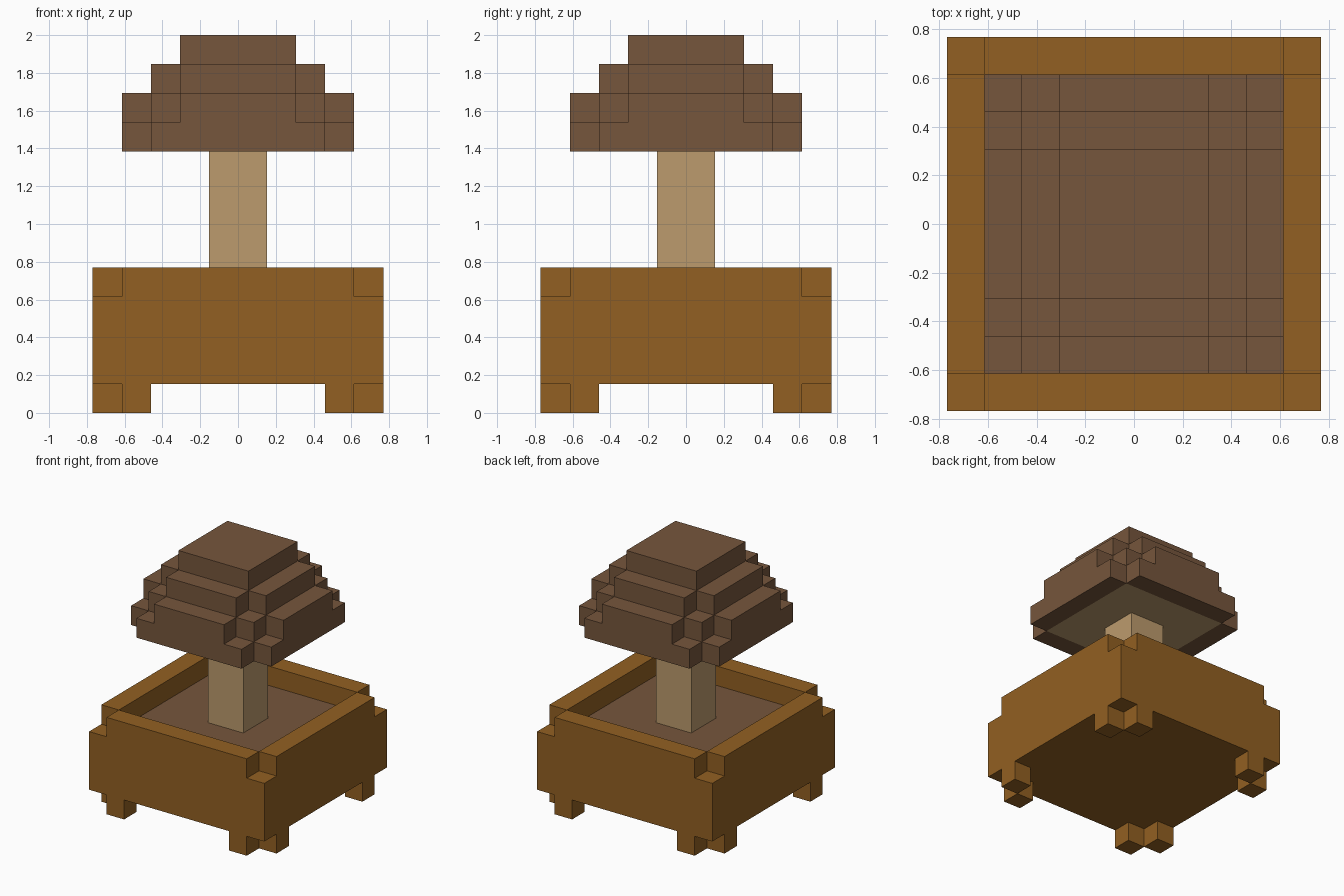
import bpy, bmesh, math
from mathutils import Vector

cube = bpy.data.objects.get("Cube")
if cube:
    bpy.data.objects.remove(cube, do_unlink=True)

UNIT = 2 / 13      # edge of one block
HALF = 5           # half width in blocks


def material(name, color):
    mat = bpy.data.materials.new(name)
    mat.use_nodes = True
    rgba = (*color, 1)
    mat.diffuse_color = rgba
    mat.node_tree.nodes["Principled BSDF"].inputs["Base Color"].default_value = rgba
    return mat


wood = material("planter wood", (0.288, 0.117, 0.016))
brown = material("cap and soil brown", (0.181, 0.093, 0.045))
tan = material("stem tan", (0.503, 0.328, 0.153))

DIRECTIONS = [Vector(d) for d in
              ((1, 0, 0), (-1, 0, 0), (0, 1, 0), (0, -1, 0), (0, 0, 1), (0, 0, -1))]


def blocks(name, layers, mats, accent=lambda centre, normal: False):
    """Blocky shell. layers maps height to a rule on (far, near), the larger
    and smaller block distance from the axis, so all sides match."""
    cells = set()
    for z, rule in layers.items():
        for x in range(-HALF, HALF):
            for y in range(-HALF, HALF):
                dx, dy = (c + 1 if c >= 0 else -c for c in (x, y))
                if rule(max(dx, dy), min(dx, dy)):
                    cells.add((x, y, z))
    bm = bmesh.new()
    corners = {}

    def vert(p):
        key = tuple(round(2 * c) for c in p)
        if key not in corners:
            corners[key] = bm.verts.new(p * UNIT)
        return corners[key]

    # only the exposed block sides become faces
    for cell in cells:
        for n in DIRECTIONS:
            if tuple(int(c + d) for c, d in zip(cell, n)) in cells:
                continue
            centre = Vector(cell) + Vector((0.5, 0.5, 0.5)) + n / 2
            u = Vector((n.y, n.z, n.x)) / 2
            v = n.cross(u)
            face = bm.faces.new([vert(centre + s * u + t * v)
                                 for s, t in ((-1, -1), (1, -1), (1, 1), (-1, 1))])
            face.material_index = int(accent(centre, n))
    # merge flat neighbours into large faces
    bmesh.ops.dissolve_limit(bm, angle_limit=math.radians(1), verts=bm.verts[:],
                             edges=bm.edges[:], delimit={'MATERIAL'})
    mesh = bpy.data.meshes.new(name)
    bm.to_mesh(mesh)
    bm.free()
    for mat in mats:
        mesh.materials.append(mat)
    obj = bpy.data.objects.new(name, mesh)
    bpy.context.collection.objects.link(obj)
    return obj


# planter: paired feet, solid body, rim with notched corners, soil on top
def body(far, near):
    return far <= 5


blocks("planter", {
    0: lambda far, near: far == 5 and near == 4,
    1: body, 2: body, 3: body,
    4: lambda far, near: far == 5 and near <= 4,
}, [wood, brown],
    lambda c, n: n.z > 0 and c.z == 4 and max(abs(c.x), abs(c.y)) < 4)

# square stem
blocks("stem", {z: lambda far, near: far == 1 for z in range(4, 9)}, [tan])

# stepped cap with a pale underside
blocks("mushroom_cap", {
    9: lambda far, near: far <= 4 and near <= 3,
    10: lambda far, near: far <= 3 or (far == 4 and near <= 2),
    11: lambda far, near: far <= 3 and near <= 2,
    12: lambda far, near: far <= 2,
}, [brown, tan],
    lambda c, n: n.z < 0 and c.z == 9 and max(abs(c.x), abs(c.y)) < 3)
